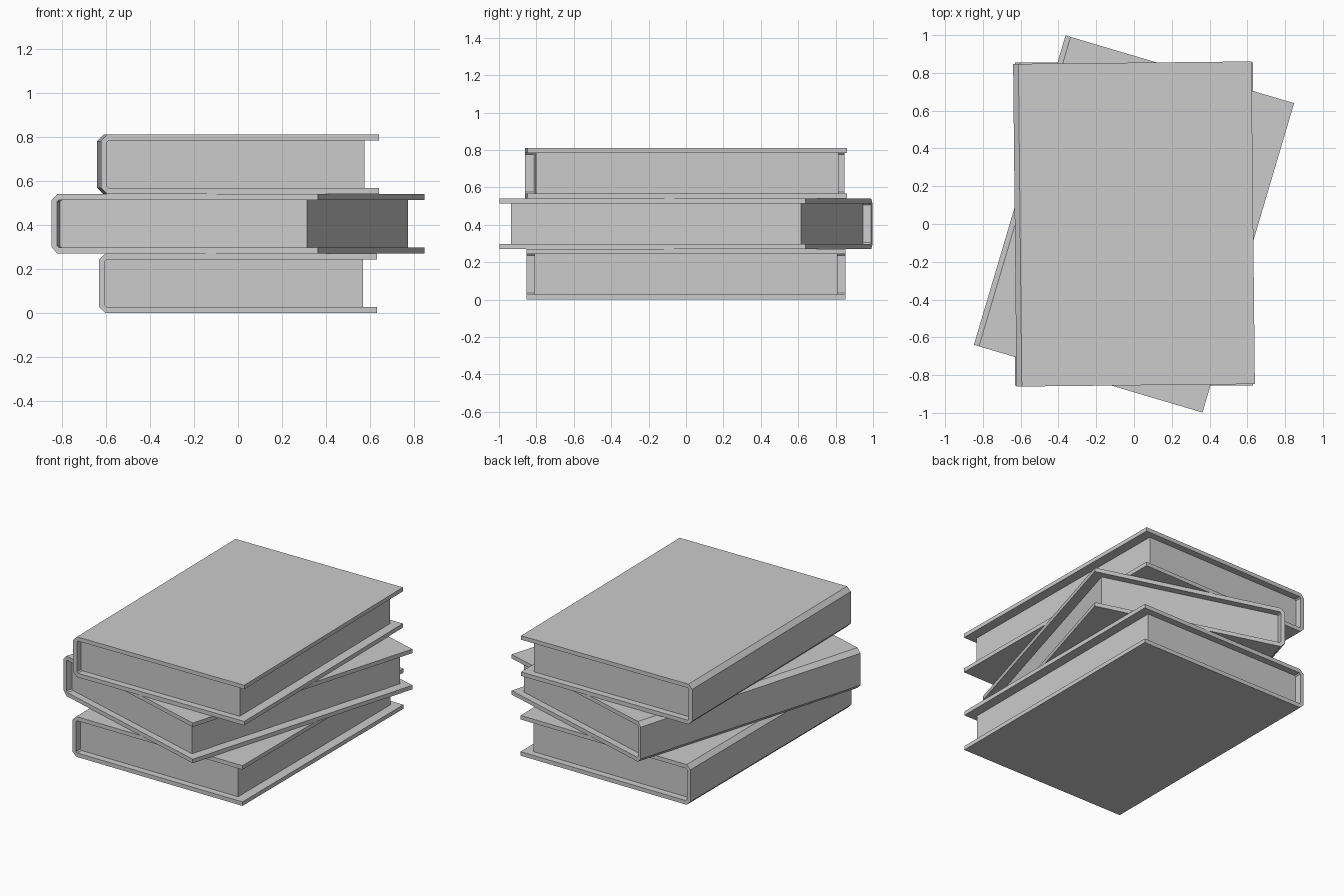
import bpy, bmesh
from math import radians

if "Cube" in bpy.data.objects:
    bpy.data.objects.remove(bpy.data.objects["Cube"])

W, D, H = 0.631, 0.854, 0.27    # half width, half depth, height of one book
T, C, I = 0.027, 0.028, 0.008   # board thickness, outer and inner spine chamfers


def extrude_profile(name, points, half_depth, z, angle):
    """Extrude an x-z outline along y, then place and turn it."""
    bm = bmesh.new()
    face = bm.faces.new([bm.verts.new((x, -half_depth, pz)) for x, pz in points])
    new = bmesh.ops.extrude_face_region(bm, geom=[face])["geom"]
    verts = [v for v in new if isinstance(v, bmesh.types.BMVert)]
    bmesh.ops.translate(bm, verts=verts, vec=(0, 2 * half_depth, 0))
    bmesh.ops.recalc_face_normals(bm, faces=bm.faces)
    mesh = bpy.data.meshes.new(name)
    bm.to_mesh(mesh)
    bm.free()
    obj = bpy.data.objects.new(name, mesh)
    bpy.context.collection.objects.link(obj)
    obj.location.z = z
    obj.rotation_euler.z = radians(angle)


# Cover: C-shaped section with a chamfered spine, mirrored about mid height
lower = [(W, T), (W, 0), (-W + C, 0), (-W, C)]
inner = [(-W + T, T + I), (-W + T + I, T)]
cover = (lower + [(x, H - z) for x, z in reversed(lower)]
         + [(x, H - z) for x, z in reversed(inner)] + inner)

# Page block: set back from the open edges, fitted against the spine
x0, x1 = -W + T, W - 0.064
pages = [(x1, T), (x0 + I, T), (x0, T + I),
         (x0, H - T - I), (x0 + I, H - T), (x1, H - T)]

# Stack of three books, the middle one twisted
for i, (label, angle) in enumerate([("bottom", 0), ("middle", -16.5), ("top", 0.6)]):
    extrude_profile(label + "_cover", cover, D, i * H, angle)
    extrude_profile(label + "_pages", pages, D - 0.045, i * H, angle)
